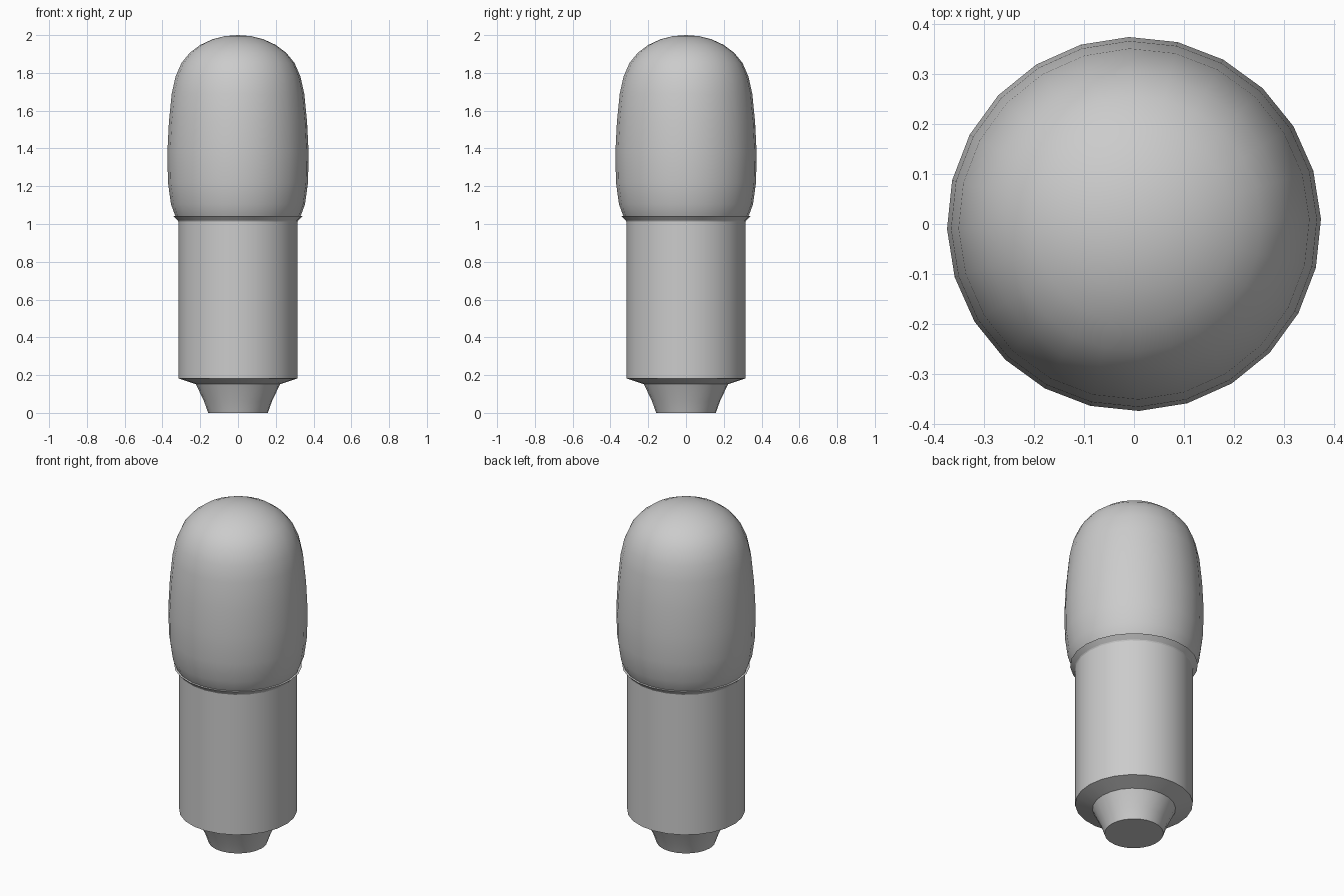
import bpy, bmesh, math

if "Cube" in bpy.data.objects:
    bpy.data.objects.remove(bpy.data.objects["Cube"])

SIDES = 24
TURN = math.radians(1.5)


def lathe(name, profile, sharp_angle):
    """Revolve (radius, height) points around z; zero radius makes a pole."""
    bm = bmesh.new()
    rings = []
    for r, z in profile:
        if r == 0:
            rings.append([bm.verts.new((0, 0, z))])
        else:
            rings.append([bm.verts.new((r * math.cos(TURN + math.tau * i / SIDES),
                                        r * math.sin(TURN + math.tau * i / SIDES), z))
                          for i in range(SIDES)])
    for a, b in zip(rings, rings[1:]):
        for i in range(SIDES):
            j = (i + 1) % SIDES
            if len(b) == 1:
                bm.faces.new((a[i], a[j], b[0]))
            else:
                bm.faces.new((a[i], a[j], b[j], b[i]))
    # Cap open ends
    bm.faces.new(list(reversed(rings[0])))
    if len(rings[-1]) > 1:
        bm.faces.new(rings[-1])
    bmesh.ops.recalc_face_normals(bm, faces=bm.faces)
    mesh = bpy.data.meshes.new(name)
    bm.to_mesh(mesh)
    bm.free()
    obj = bpy.data.objects.new(name, mesh)
    bpy.context.collection.objects.link(obj)
    bpy.ops.object.select_all(action='DESELECT')
    obj.select_set(True)
    bpy.context.view_layer.objects.active = obj
    bpy.ops.object.shade_smooth_by_angle(angle=math.radians(sharp_angle))
    return obj


# Tapered foot, straight barrel and flared collar
lathe("barrel", [(0.158, 0), (0.18, 0.062), (0.223, 0.152), (0.316, 0.183),
                 (0.316, 1.015), (0.343, 1.042)], 30)

# Rounded capsule head seated in the collar
lathe("rounded_head", [(0.315, 1.01), (0.335, 1.05), (0.355, 1.105), (0.371, 1.22),
                       (0.374, 1.38), (0.366, 1.54), (0.351, 1.69), (0.331, 1.78),
                       (0.299, 1.853), (0.255, 1.907), (0.2, 1.948), (0.135, 1.978),
                       (0.068, 1.995), (0, 2.0)], 40)
